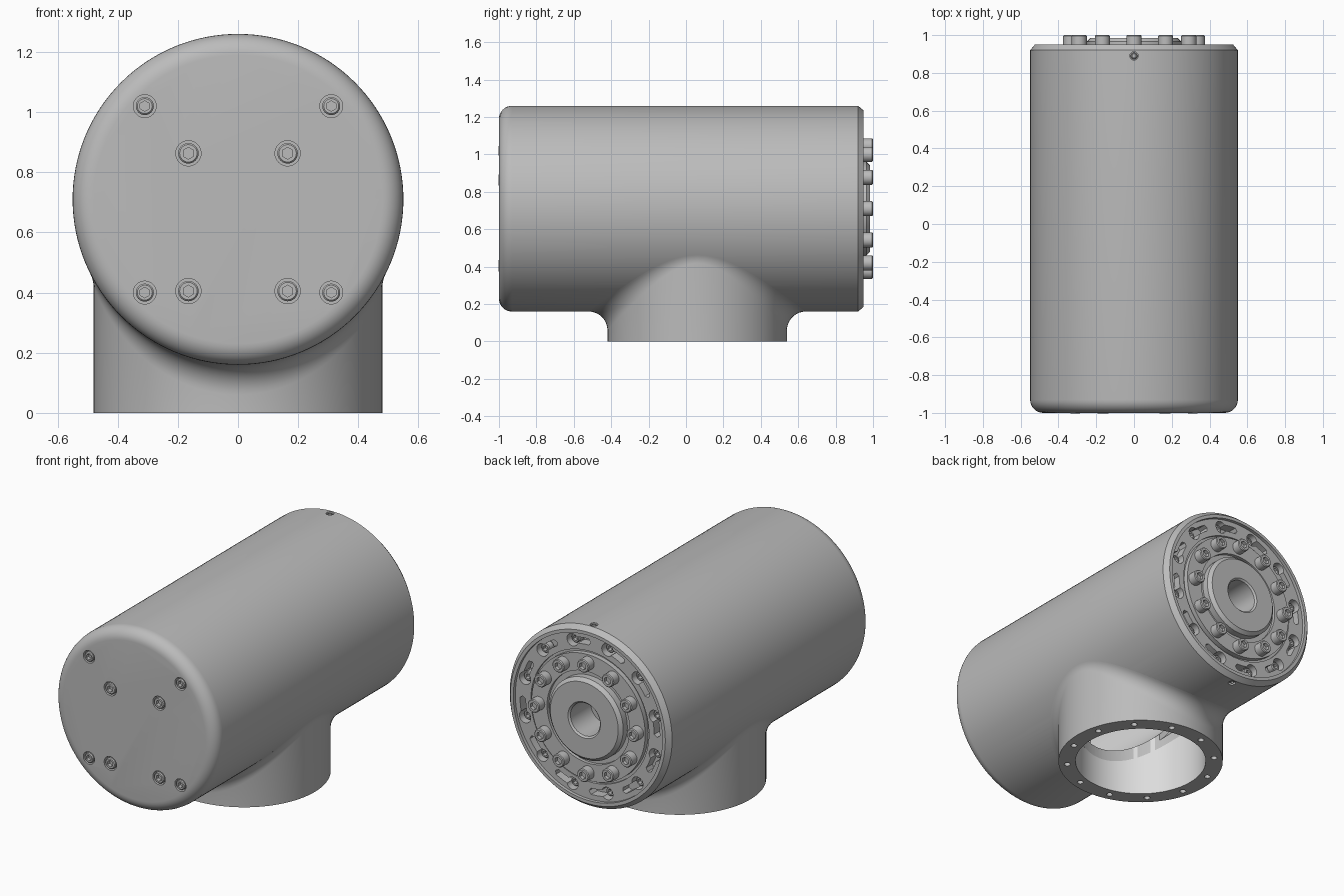
import bpy, bmesh, math
from math import sin, cos, pi, sqrt, radians
from mathutils import Vector

if "Cube" in bpy.data.objects:
    bpy.data.objects.remove(bpy.data.objects["Cube"])

AXIS_Z = 0.71           # height of the barrel axis
BODY_R = 0.55
NECK_Y, NECK_R, BORE_R, FILLET = 0.06, 0.48, 0.38, 0.1
BACK, FRONT, UP = Vector((0, 1, 0)), Vector((0, -1, 0)), Vector((0, 0, 1))


def material(name, value):
    m = bpy.data.materials.new(name)
    m.use_nodes = True
    m.diffuse_color = (value, value, value, 1)
    m.node_tree.nodes["Principled BSDF"].inputs["Base Color"].default_value = m.diffuse_color
    return m


GREY = material("metal grey", 0.5)
LIGHT = material("interior light grey", 0.72)


def lathe(bm, profile, segs, origin, axis):
    """Revolve (radius, height[, hexagonal]) points about an axis, capping both ends."""
    rot = UP.rotation_difference(axis).to_matrix()
    rings = []
    for r, h, *hexagonal in profile:
        ring = []
        for i in range(segs):
            a = 2 * pi * i / segs
            k = r / cos((a + pi / 6) % (pi / 3) - pi / 6) if hexagonal else r
            ring.append(bm.verts.new(Vector(origin) + rot @ Vector((k * cos(a), k * sin(a), h))))
        rings.append(ring)
    for p, q in zip(rings, rings[1:]):
        for i in range(segs):
            j = (i + 1) % segs
            bm.faces.new((p[i], p[j], q[j], q[i]))
    bm.faces.new(rings[0])
    bm.faces.new(rings[-1])


def finish(bm, name, smooth=True):
    bmesh.ops.recalc_face_normals(bm, faces=bm.faces)
    me = bpy.data.meshes.new(name)
    bm.to_mesh(me)
    bm.free()
    ob = bpy.data.objects.new(name, me)
    bpy.context.collection.objects.link(ob)
    me.materials.append(GREY)
    if smooth:
        shade(ob)
    return ob


def activate(ob):
    bpy.ops.object.select_all(action='DESELECT')
    ob.select_set(True)
    bpy.context.view_layer.objects.active = ob


def shade(ob):
    activate(ob)
    bpy.ops.object.shade_smooth_by_angle(angle=radians(30))


def cut(ob, bm):
    """Subtract a closed mesh from an object."""
    tool = finish(bm, "cutter", False)
    tool.hide_render = True
    mod = ob.modifiers.new("cut", 'BOOLEAN')
    mod.operation, mod.solver, mod.object = 'DIFFERENCE', 'EXACT', tool
    activate(ob)
    bpy.ops.object.modifier_apply(modifier=mod.name)
    bpy.data.objects.remove(tool)


def on_flange(radius, angle, y):
    return (radius * cos(angle), y, AXIS_Z + radius * sin(angle))


def socket_screw(bm, r, length, origin, axis):
    lathe(bm, [(r, 0), (r, length - 0.005), (r - 0.005, length),
               (r * 0.5, length, True), (r * 0.5, length - 0.022, True)], 24, origin, axis)


# Barrel: rounded front, stepped output flange and hub at the back
centre = (0, 0, AXIS_Z)
profile = [(BODY_R - 0.07 + 0.07 * sin(a), -0.93 - 0.07 * cos(a))
           for a in [pi / 2 * i / 8 for i in range(9)]]
profile += [(BODY_R, 0.92), (0.525, 0.95), (0.505, 0.95), (0.505, 0.93), (0.4, 0.93),
            (0.4, 0.915), (0.385, 0.915), (0.385, 0.945), (0.28, 0.945), (0.28, 0.925),
            (0.25, 0.925), (0.25, 0.965), (0.23, 0.985), (0.11, 0.985), (0.1, 0.975), (0.1, 0.78)]
bm = bmesh.new()
lathe(bm, profile, 128, centre, BACK)
housing = finish(bm, "housing", False)

# Hollow inside, with a shallow step
bm = bmesh.new()
lathe(bm, [(0.45, -0.93), (0.45, -0.15), (0.48, -0.15), (0.48, 0.75)], 96, centre, BACK)
cut(housing, bm)
bm = bmesh.new()
lathe(bm, [(BORE_R + 0.004, -0.1), (BORE_R + 0.004, 0.6)], 96, (0, NECK_Y, 0), UP)
cut(housing, bm)

# Counterbores in the front cap, set screw holes above and below the flange
front_spots = [(s * x, z, r) for s in (-1, 1)
               for x, z, r in ((0.31, 1.02, 0.038), (0.31, 0.4, 0.038),
                               (0.165, 0.863, 0.042), (0.165, 0.405, 0.042))]
bm = bmesh.new()
for x, z, r in front_spots:
    lathe(bm, [(r, -0.03), (r, 0.05)], 32, (x, -1, z), FRONT)
for side in (-1, 1):
    lathe(bm, [(0.022, -0.03), (0.022, 0.05)], 24, (0, 0.89, AXIS_Z + side * BODY_R), UP * side)
cut(housing, bm)

# Keyhole slots round the flange
SLOT_R = 0.455
slot_angles = [radians(15 + 30 * k) for k in range(12)]
bm = bmesh.new()
for a in slot_angles:
    lathe(bm, [(0.038, 0), (0.038, 0.1)], 24, on_flange(SLOT_R, a, 0.86), BACK)
cut(housing, bm)
bm = bmesh.new()
for a in slot_angles:
    steps = [a + radians(14) * i / 6 for i in range(7)]
    edge = [(SLOT_R + 0.019, t) for t in steps] + [(SLOT_R, steps[-1] + 0.03)]
    edge += [(SLOT_R - 0.019, t) for t in reversed(steps)]
    low = [bm.verts.new(on_flange(r, t, 0.87)) for r, t in edge]
    high = [bm.verts.new(on_flange(r, t, 0.98)) for r, t in edge]
    bm.faces.new(low)
    bm.faces.new(high)
    for i in range(len(edge)):
        j = (i + 1) % len(edge)
        bm.faces.new((low[i], low[j], high[j], high[i]))
cut(housing, bm)

# Neck: tube blended into the barrel by a rolling-ball fillet
bm = bmesh.new()
rings, SEGS, ARC = [], 96, 10
for i in range(SEGS):
    a = 2 * pi * i / SEGS
    out = Vector((cos(a), sin(a), 0))
    base = Vector((0, NECK_Y, 0))
    reach = BODY_R + FILLET
    ball = base + out * (NECK_R + FILLET)
    ball.z = AXIS_Z - sqrt(reach ** 2 - ball.x ** 2)
    to_body = Vector((-ball.x, 0, AXIS_Z - ball.z)).normalized()
    ring = [base + out * BORE_R, base + out * NECK_R]
    ring += [ball + FILLET * (-out).slerp(to_body, k / ARC) for k in range(ARC + 1)]
    top = base + out * BORE_R
    top.z = AXIS_Z - sqrt(0.52 ** 2 - top.x ** 2)
    rings.append([bm.verts.new(p) for p in ring + [top]])
for i, p in enumerate(rings):
    q = rings[(i + 1) % SEGS]
    for k in range(len(p)):
        n = (k + 1) % len(p)
        bm.faces.new((p[k], q[k], q[n], p[n]))
neck = finish(bm, "neck", False)

# Bolt holes in the neck rim
bm = bmesh.new()
for k in range(12):
    a = radians(15 + 30 * k)
    lathe(bm, [(0.018, -0.05), (0.018, 0.05)], 20,
          (0.43 * cos(a), NECK_Y + 0.43 * sin(a), 0), UP)
cut(neck, bm)

# Lighter inner walls
for ob in (housing, neck):
    ob.data.materials.append(LIGHT)
    for f in ob.data.polygons:
        c = f.center
        if ob is neck:
            inside = math.hypot(c.x, c.y - NECK_Y) < BORE_R + 0.005 and abs(f.normal.z) < 0.5
        else:
            inside = math.hypot(c.x, c.z - AXIS_Z) < 0.49 and -0.95 < c.y < 0.76
        f.material_index = int(inside)
    shade(ob)

# Screws
bm = bmesh.new()
for x, z, r in front_spots:
    socket_screw(bm, r - 0.008, 0.03, (x, -0.972, z), FRONT)
finish(bm, "front_screws")

bm = bmesh.new()
for k in range(12):
    socket_screw(bm, 0.04, 0.06, on_flange(0.335, radians(30 * k), 0.94), BACK)
finish(bm, "flange_screws")

bm = bmesh.new()
for a in slot_angles:
    socket_screw(bm, 0.028, 0.045, on_flange(SLOT_R, a, 0.858), BACK)
finish(bm, "slot_screws")

bm = bmesh.new()
for side in (-1, 1):
    socket_screw(bm, 0.018, 0.03, (0, 0.89, AXIS_Z + side * 0.515), UP * side)
finish(bm, "set_screws")
